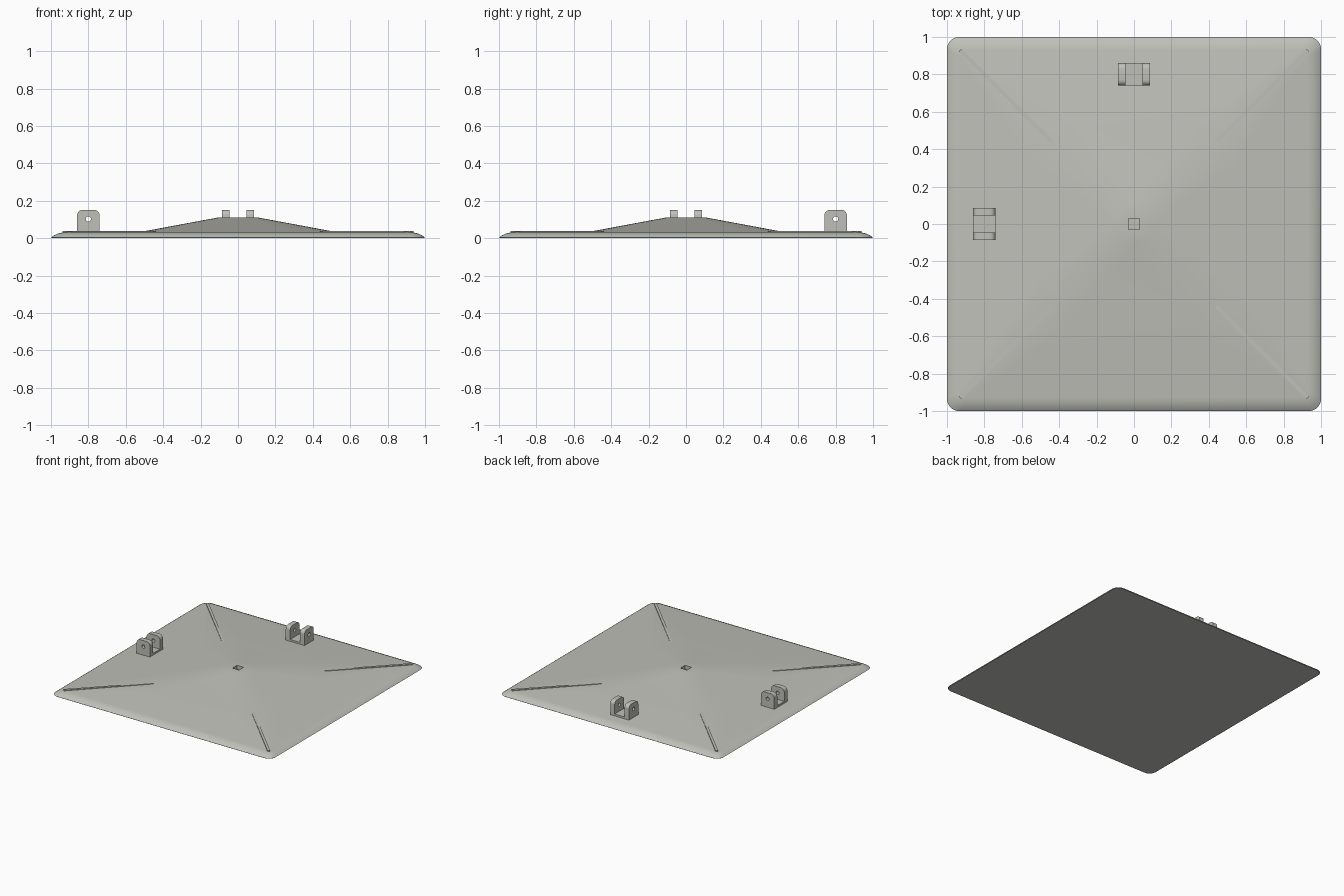
import bpy, bmesh, math
from mathutils import Matrix, Vector

if "Cube" in bpy.data.objects:
    bpy.data.objects.remove(bpy.data.objects["Cube"])

grey = bpy.data.materials.new("warm_light_grey")
grey.diffuse_color = (0.53, 0.53, 0.49, 1)
grey.use_nodes = True
grey.node_tree.nodes["Principled BSDF"].inputs["Base Color"].default_value = grey.diffuse_color


def finish(name, bm, angle=30):
    bmesh.ops.remove_doubles(bm, verts=bm.verts, dist=1e-5)
    bmesh.ops.recalc_face_normals(bm, faces=bm.faces)
    me = bpy.data.meshes.new(name)
    bm.to_mesh(me)
    bm.free()
    me.materials.append(grey)
    ob = bpy.data.objects.new(name, me)
    bpy.context.collection.objects.link(ob)
    bpy.ops.object.select_all(action='DESELECT')
    ob.select_set(True)
    bpy.context.view_layer.objects.active = ob
    bpy.ops.object.shade_smooth_by_angle(angle=math.radians(angle))
    return ob


def rounded_square(half, radius, z, steps=8):
    pts = []
    for q in range(4):
        a0 = q * math.pi / 2
        c = Matrix.Rotation(a0, 2) @ Vector((half - radius, half - radius))
        for i in range(steps + 1):
            a = a0 + i * math.pi / 2 / steps
            pts.append((c.x + radius * math.cos(a), c.y + radius * math.sin(a), z))
    return pts


# Plate: rounded rim, flat border, raised centre and a small square socket
rings = [(0.995, 0.06, 0), (1.0, 0.065, 0.004), (0.985, 0.06, 0.015),
         (0.96, 0.05, 0.026), (0.93, 0.035, 0.032), (0.52, 0.2, 0.034),
         (0.1, 0.1, 0.112), (0.03, 0.0, 0.112), (0.03, 0.0, 0.08)]
bm = bmesh.new()
loops = [[bm.verts.new(p) for p in rounded_square(*r)] for r in rings]
n = len(loops[0])
for lo, hi in zip(loops, loops[1:]):
    for i in range(n):
        j = (i + 1) % n
        bm.faces.new((lo[i], lo[j], hi[j], hi[i]))
bm.faces.new(loops[0][::-1])
bm.faces.new(loops[-1])
finish("plate", bm)

# Thin ribs along the four diagonals
for k in range(4):
    bm = bmesh.new()
    mid, length = 0.66 * math.sqrt(2), 0.54 * math.sqrt(2)
    bmesh.ops.create_cube(bm, size=1, matrix=(
        Matrix.Rotation(math.pi / 4 + k * math.pi / 2, 4, 'Z')
        @ Matrix.Translation((mid, 0, 0.028)) @ Matrix.Diagonal((length, 0.02, 0.02, 1))))
    finish(f"diagonal_rib_{k + 1}", bm)


def ear_outline():
    # Upright profile with rounded top corners, as (y, z)
    pts = [(-0.06, 0.02), (0.06, 0.02)]
    for cy, a0 in ((0.03, 0), (-0.03, 90)):
        for i in range(7):
            a = math.radians(a0 + 15 * i)
            pts.append((cy + 0.03 * math.cos(a), 0.122 + 0.03 * math.sin(a)))
    return pts


def add_ear(bm, x0, x1):
    # The pin hole is filled around and extruded together with the outline
    hole = [(0.014 * math.cos(i * math.pi / 8), 0.102 + 0.014 * math.sin(i * math.pi / 8))
            for i in range(16)]
    edges = []
    for pts in (ear_outline(), hole):
        vs = [bm.verts.new((x0, y, z)) for y, z in pts]
        edges += [bm.edges.new((vs[i - 1], vs[i])) for i in range(len(vs))]
    res = bmesh.ops.triangle_fill(bm, edges=edges, use_beauty=True)
    faces = [f for f in res["geom"] if isinstance(f, bmesh.types.BMFace)]
    ext = bmesh.ops.extrude_face_region(bm, geom=faces, use_keep_orig=True)
    moved = [v for v in ext["geom"] if isinstance(v, bmesh.types.BMVert)]
    bmesh.ops.translate(bm, verts=moved, vec=(x1 - x0, 0, 0))


# Clevis brackets: two pierced ears joined by a low web
for name, turn in (("back_bracket", 0), ("left_bracket", math.pi / 2)):
    bm = bmesh.new()
    add_ear(bm, 0.045, 0.085)
    add_ear(bm, -0.085, -0.045)
    bmesh.ops.create_cube(bm, size=1, matrix=Matrix.Translation((0, 0, 0.034))
                          @ Matrix.Diagonal((0.09, 0.12, 0.028, 1)))
    bmesh.ops.transform(bm, verts=bm.verts, matrix=Matrix.Rotation(turn, 4, 'Z')
                        @ Matrix.Translation((0, 0.8, 0)))
    finish(name, bm)
